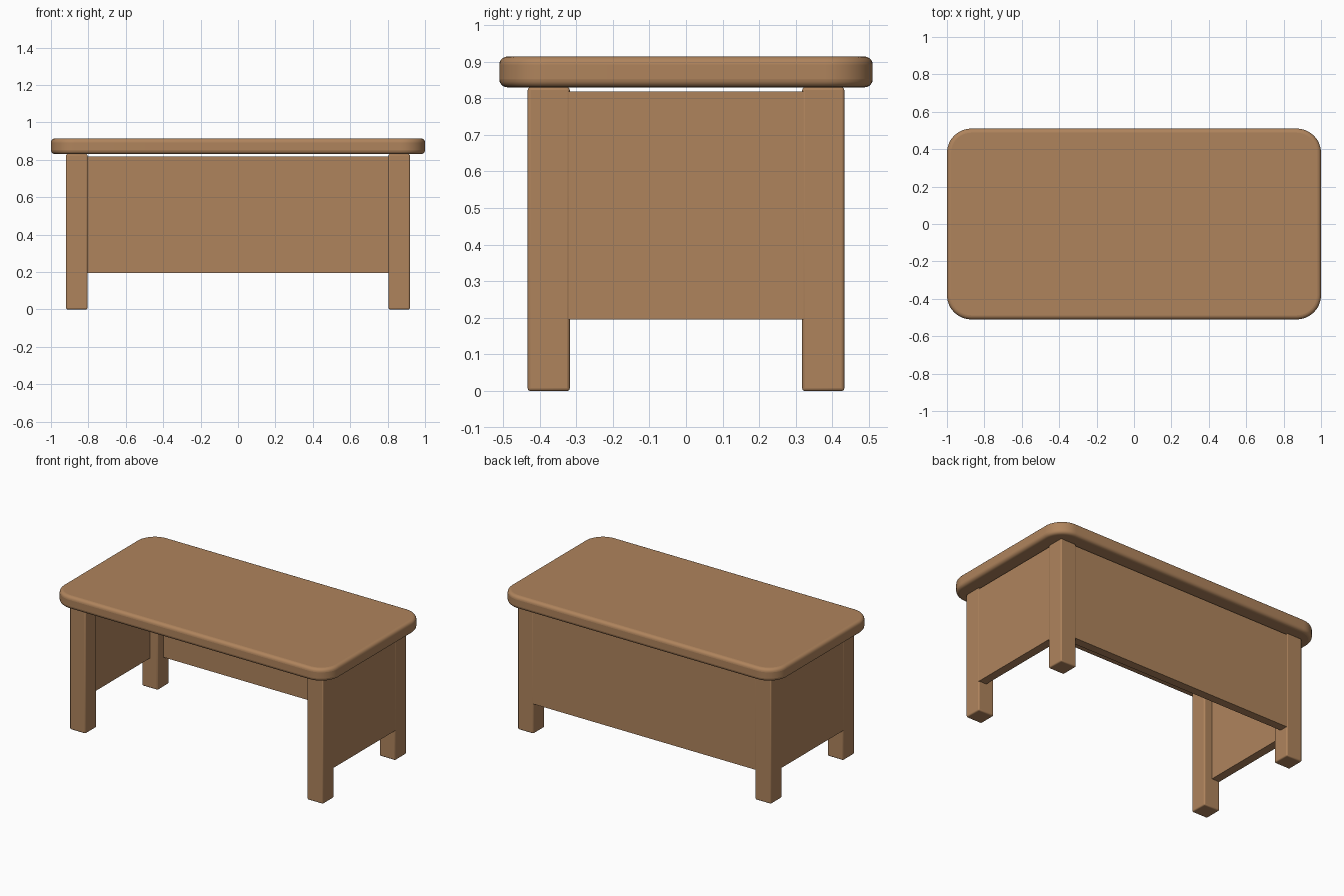
import bpy
import bmesh
from math import radians

default = bpy.data.objects.get("Cube")
if default:
    bpy.data.objects.remove(default, do_unlink=True)

# One warm wood colour for the whole desk
wood = bpy.data.materials.new("warm_wood")
wood.use_nodes = True
colour = (0.43, 0.23, 0.108, 1)
wood.diffuse_color = colour
wood.node_tree.nodes["Principled BSDF"].inputs["Base Color"].default_value = colour


def board(name, low, high, edge=0.0, corner=0.0, segments=3):
    """Box between two corners, with rounded upright corners and softened edges."""
    bm = bmesh.new()
    bmesh.ops.create_cube(bm, size=1)
    for v in bm.verts:
        v.co = [(a + b) / 2 + c * (b - a) for a, b, c in zip(low, high, v.co)]
    if corner:
        upright = [e for e in bm.edges
                   if abs(e.verts[0].co.z - e.verts[1].co.z) > 0.01]
        bmesh.ops.bevel(bm, geom=upright, offset=corner, segments=12,
                        profile=0.5, affect='EDGES')
    mesh = bpy.data.meshes.new(name)
    bm.to_mesh(mesh)
    bm.free()
    mesh.materials.append(wood)
    obj = bpy.data.objects.new(name, mesh)
    bpy.context.collection.objects.link(obj)
    if edge:
        bevel = obj.modifiers.new("soft_edges", 'BEVEL')
        bevel.width = edge
        bevel.segments = segments
        bevel.limit_method = 'ANGLE'
        bevel.angle_limit = radians(40)
    bpy.ops.object.select_all(action='DESELECT')
    obj.select_set(True)
    bpy.context.view_layer.objects.active = obj
    bpy.ops.object.shade_smooth_by_angle(angle=radians(35))
    return obj


# Shared measurements
leg_x, leg_y = 0.862, 0.375      # leg centres
half = 0.0575                    # half a leg's width
under = 0.83                     # underside of the top
panel_low, panel_high = 0.195, 0.818
flush = half - 0.002             # panels sit almost flush with the legs

# Top
board("desk_top", (-1, -0.51, under), (1, 0.51, 0.914), edge=0.022, corner=0.13, segments=5)

# Legs
for side, sx in (("left", 1), ("right", -1)):
    for end, sy in (("front", -1), ("back", 1)):
        x, y = sx * leg_x, sy * leg_y
        board(f"{end}_{side}_leg", (x - half, y - half, 0),
              (x + half, y + half, under), edge=0.008)

# Side panels, in the outer half of the legs
for side, sx in (("left", 1), ("right", -1)):
    xs = sorted((sx * leg_x, sx * (leg_x + flush)))
    board(f"{side}_side_panel", (xs[0], -leg_y + half - 0.01, panel_low),
          (xs[1], leg_y - half + 0.01, panel_high))

# Back panel
board("back_panel", (-leg_x + half - 0.01, leg_y, panel_low),
      (leg_x - half + 0.01, leg_y + flush, panel_high))
